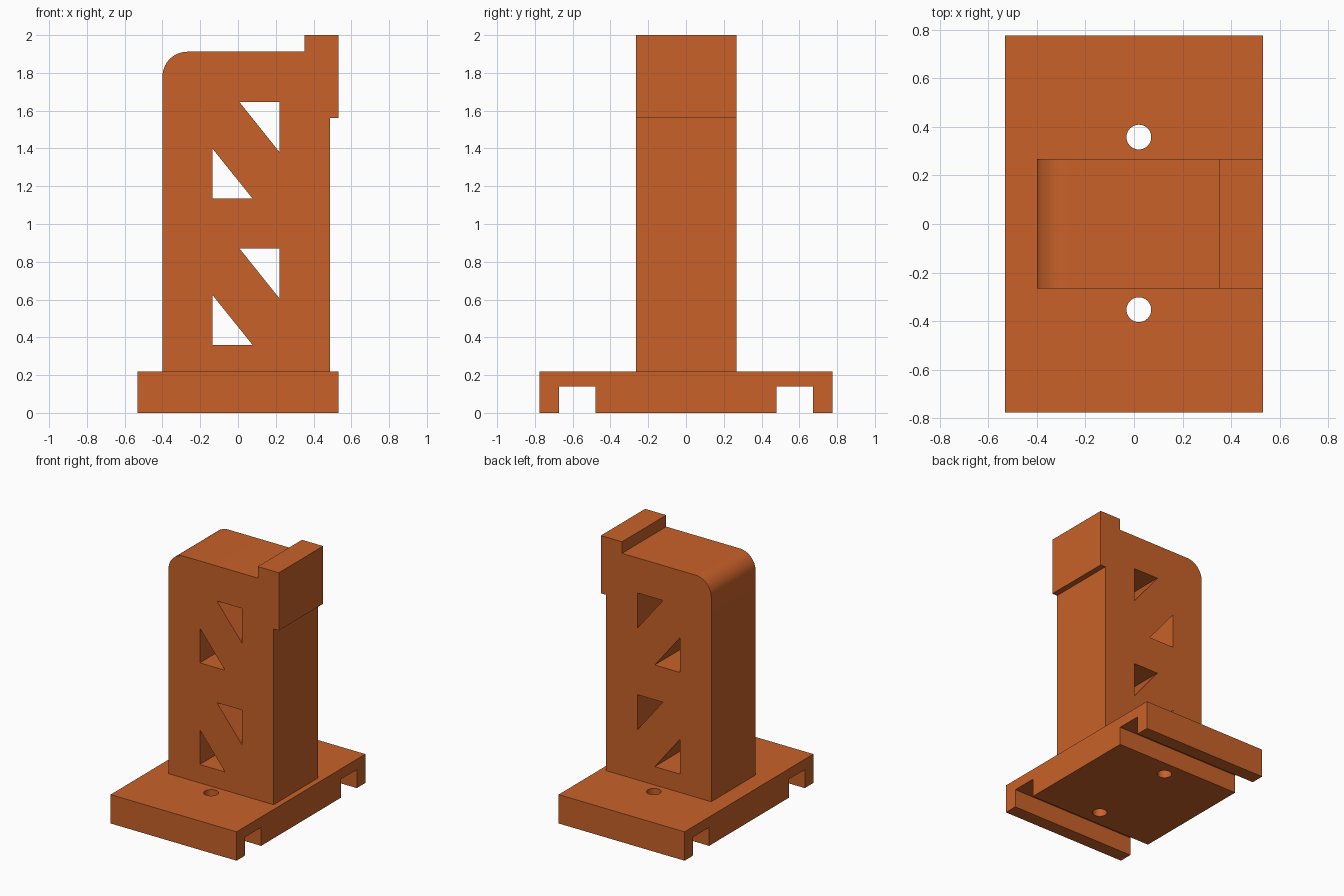
import bpy, bmesh, math
from mathutils import Vector

if "Cube" in bpy.data.objects:
    bpy.data.objects.remove(bpy.data.objects["Cube"])


def prism(name, pts, to3d, depth):
    """Extrude a 2D profile: to3d places the points, depth is the extrusion vector."""
    bm = bmesh.new()
    face = bm.faces.new([bm.verts.new(to3d(*p)) for p in pts])
    out = bmesh.ops.extrude_face_region(bm, geom=[face])
    verts = [g for g in out["geom"] if isinstance(g, bmesh.types.BMVert)]
    bmesh.ops.translate(bm, verts=verts, vec=Vector(depth))
    bmesh.ops.recalc_face_normals(bm, faces=bm.faces)
    mesh = bpy.data.meshes.new(name)
    bm.to_mesh(mesh)
    bm.free()
    ob = bpy.data.objects.new(name, mesh)
    bpy.context.collection.objects.link(ob)
    return ob


def combine(target, other, operation):
    """Apply a boolean and remove the helper object."""
    other.hide_render = True
    mod = target.modifiers.new("bool", 'BOOLEAN')
    mod.operation, mod.solver, mod.object = operation, 'EXACT', other
    bpy.context.view_layer.objects.active = target
    bpy.ops.object.modifier_apply(modifier=mod.name)
    bpy.data.objects.remove(other)


# Base plate: side profile with two rail slots, mirrored across y
half = [(0.48, 0), (0.48, 0.14), (0.673, 0.14), (0.673, 0), (0.776, 0), (0.776, 0.22)]
profile = half + [(-y, z) for y, z in reversed(half)]
stand = prism("tower_stand", profile, lambda y, z: (-0.531, y, z), (1.062, 0, 0))

# Screw holes through the base
for y in (-0.353, 0.358):
    ring = [(0.02 + 0.051 * math.cos(a), y + 0.051 * math.sin(a))
            for a in (i * math.tau / 48 for i in range(48))]
    hole = prism("screw_hole_cutter", ring, lambda x, y: (x, y, -0.1), (0, 0, 0.5))
    combine(stand, hole, 'DIFFERENCE')

# Tower: front profile with rounded corner, raised lip and overhang
r, top = 0.132, 1.912
corner = [(-0.40 + r - r * math.sin(a), top - r + r * math.cos(a))
          for a in (i * math.pi / 32 for i in range(17))]
outline = [(-0.40, 0.1), (0.487, 0.1), (0.487, 1.56), (0.531, 1.56),
           (0.531, 2.0), (0.353, 2.0), (0.353, top)] + corner
tower = prism("tower", outline, lambda x, z: (x, -0.266, z), (0, 0.533, 0))

# Triangular windows, one pair repeated up the tower
for dz in (0, 0.775):
    for tri in ([(-0.136, 0.36), (0.077, 0.36), (-0.136, 0.625)],
                [(0.22, 0.87), (0.008, 0.87), (0.22, 0.605)]):
        cut = prism("window_cutter", [(x, z + dz) for x, z in tri],
                    lambda x, z: (x, -0.5, z), (0, 1, 0))
        combine(tower, cut, 'DIFFERENCE')

combine(stand, tower, 'UNION')

# Orange finish, smooth curves with sharp edges
mat = bpy.data.materials.new("orange")
mat.diffuse_color = (0.58, 0.12, 0.022, 1)
mat.use_nodes = True
mat.node_tree.nodes["Principled BSDF"].inputs["Base Color"].default_value = mat.diffuse_color
stand.data.materials.clear()
stand.data.materials.append(mat)
bpy.ops.object.select_all(action='DESELECT')
stand.select_set(True)
bpy.context.view_layer.objects.active = stand
bpy.ops.object.shade_smooth_by_angle(angle=math.radians(30))
